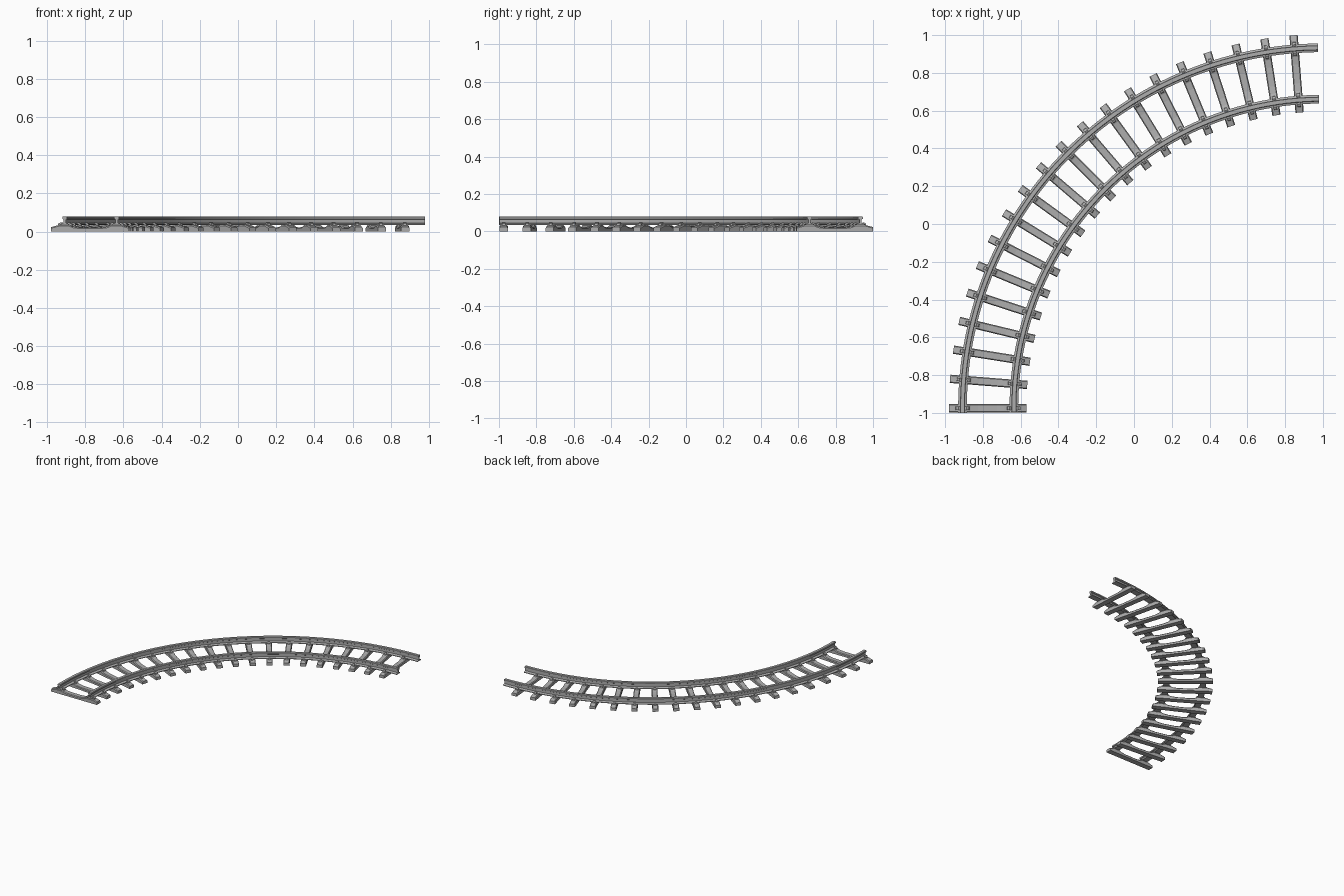
import bpy
import bmesh
from math import radians, sin, cos

if "Cube" in bpy.data.objects:
    bpy.data.objects.remove(bpy.data.objects["Cube"], do_unlink=True)

CENTRE = (1.0, -0.975)      # centre of the bend
RADIUS = 1.772              # track centreline
HALF_GAUGE = 0.136
SLEEPERS = 20

grey = bpy.data.materials.new("track grey")
grey.use_nodes = True
colour = (0.42, 0.42, 0.42, 1)
grey.diffuse_color = colour
grey.node_tree.nodes["Principled BSDF"].inputs["Base Color"].default_value = colour


def loft_mesh(name, sections):
    """Skin a list of closed cross-sections and cap both ends."""
    bm = bmesh.new()
    rings = [[bm.verts.new(p) for p in s] for s in sections]
    n = len(rings[0])
    for a, b in zip(rings, rings[1:]):
        for i in range(n):
            j = (i + 1) % n
            bm.faces.new((a[i], a[j], b[j], b[i]))
    bm.faces.new(rings[0])
    bm.faces.new(rings[-1])
    bmesh.ops.recalc_face_normals(bm, faces=bm.faces)
    mesh = bpy.data.meshes.new(name)
    bm.to_mesh(mesh)
    bm.free()
    mesh.materials.append(grey)
    return mesh


def add(name, mesh, loc=(0, 0, 0), turn=0.0):
    ob = bpy.data.objects.new(name, mesh)
    ob.location = loc
    ob.rotation_euler.z = turn
    bpy.context.collection.objects.link(ob)
    return ob


def on_bend(radius, angle):
    return CENTRE[0] - radius * cos(angle), CENTRE[1] + radius * sin(angle)


# Rails: flanged profile swept round the bend
half = [(0.023, 0.034), (0.023, 0.039), (0.006, 0.045),
        (0.006, 0.063), (0.013, 0.067), (0.013, 0.077), (0.010, 0.080)]
profile = half + [(-x, z) for x, z in reversed(half)]
STEPS = 60
for name, side in (("outer_rail", 1), ("inner_rail", -1)):
    sections = []
    for k in range(STEPS + 1):
        a = radians(-0.75 + 90 * k / STEPS)
        sections.append([(*on_bend(RADIUS + side * HALF_GAUGE + x, a), z)
                         for x, z in profile])
    rail = add(name, loft_mesh(name, sections))
    bpy.ops.object.select_all(action='DESELECT')
    rail.select_set(True)
    bpy.context.view_layer.objects.active = rail
    bpy.ops.object.shade_smooth_by_angle(angle=radians(25))

# Sleeper: raised rail seats, sloping ends and a dipped middle
right_half = [(0.05, 0.021), (0.09, 0.026), (0.108, 0.034), (0.165, 0.034), (0.205, 0.023)]
tops = [(-x, z) for x, z in reversed(right_half)] + right_half
sleeper_mesh = loft_mesh("sleeper", [
    [(x, -0.022, 0), (x, 0.022, 0), (x, 0.022, z - 0.006), (x, 0.017, z),
     (x, -0.017, z), (x, -0.022, z - 0.006)] for x, z in tops])

# Clip: small wedge that holds down the rail foot
clip_mesh = loft_mesh("rail_clip", [
    [(-0.012, y, 0.038), (-0.012, y, 0.045), (-0.004, y, 0.048),
     (0.008, y, 0.042), (0.010, y, 0.032), (-0.006, y, 0.032)]
    for y in (-0.009, 0.009)])

for i in range(SLEEPERS):
    a = radians(90 * i / SLEEPERS)
    add(f"sleeper_{i + 1}", sleeper_mesh, (*on_bend(RADIUS + 0.003, a), 0), -a)
    for side in (-1, 1):
        for edge in (-1, 1):
            r = RADIUS + side * HALF_GAUGE + edge * 0.026
            # local +x points to the inside of the bend
            turn = -a if edge < 0 else radians(180) - a
            add(f"rail_clip_{i + 1}", clip_mesh, (*on_bend(r, a), 0), turn)
